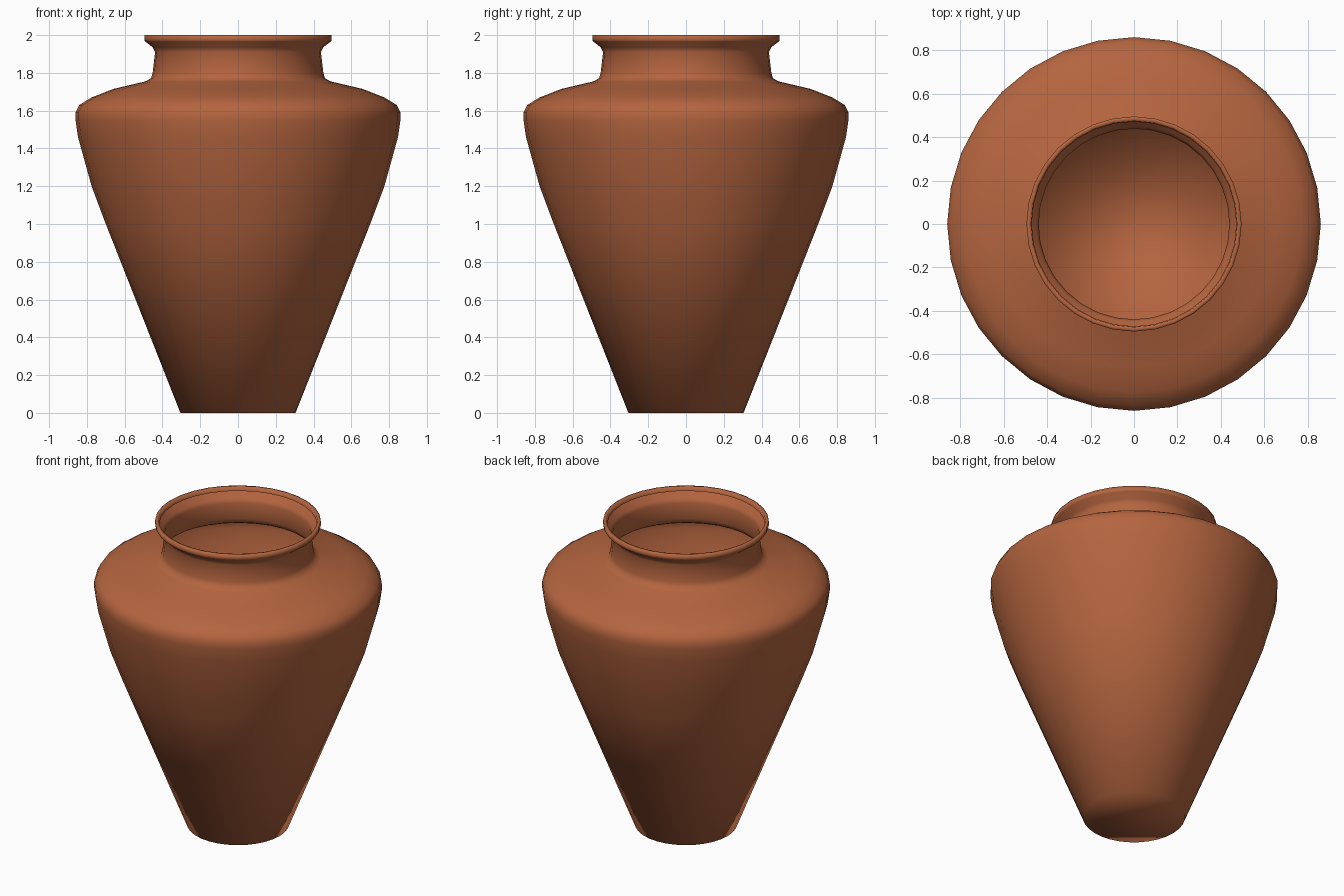
import bpy, bmesh
from math import sin, cos, pi

if "Cube" in bpy.data.objects:
    bpy.data.objects.remove(bpy.data.objects["Cube"])

SIDES = 32

# Silhouette (radius, height) from foot to the folded lip
profile = [
    (0.305, 0.0), (0.70, 1.0), (0.775, 1.20), (0.847, 1.46),
    (0.86, 1.55), (0.86, 1.59), (0.84, 1.63), (0.775, 1.67),
    (0.66, 1.715), (0.49, 1.755), (0.46, 1.772), (0.452, 1.80),
    (0.439, 1.91), (0.451, 1.935), (0.492, 1.967), (0.495, 1.972),
    (0.495, 2.0), (0.475, 2.0), (0.471, 1.975),
]

# Turn the profile into a thin-walled open vessel
bm = bmesh.new()
rings = [[bm.verts.new((r * cos(2 * pi * i / SIDES), r * sin(2 * pi * i / SIDES), z))
          for i in range(SIDES)] for r, z in profile]
for low, high in zip(rings, rings[1:]):
    for i in range(SIDES):
        j = (i + 1) % SIDES
        bm.faces.new((low[i], low[j], high[j], high[i]))

# Closed base
bm.faces.new(rings[0][::-1])
for f in bm.faces:
    f.smooth = True

mesh = bpy.data.meshes.new("vase")
bm.to_mesh(mesh)
bm.free()
vase = bpy.data.objects.new("vase", mesh)
bpy.context.collection.objects.link(vase)

# Terracotta
clay = bpy.data.materials.new("terracotta")
clay.diffuse_color = (0.46, 0.13, 0.05, 1)
clay.use_nodes = True
clay.node_tree.nodes["Principled BSDF"].inputs["Base Color"].default_value = clay.diffuse_color
mesh.materials.append(clay)
